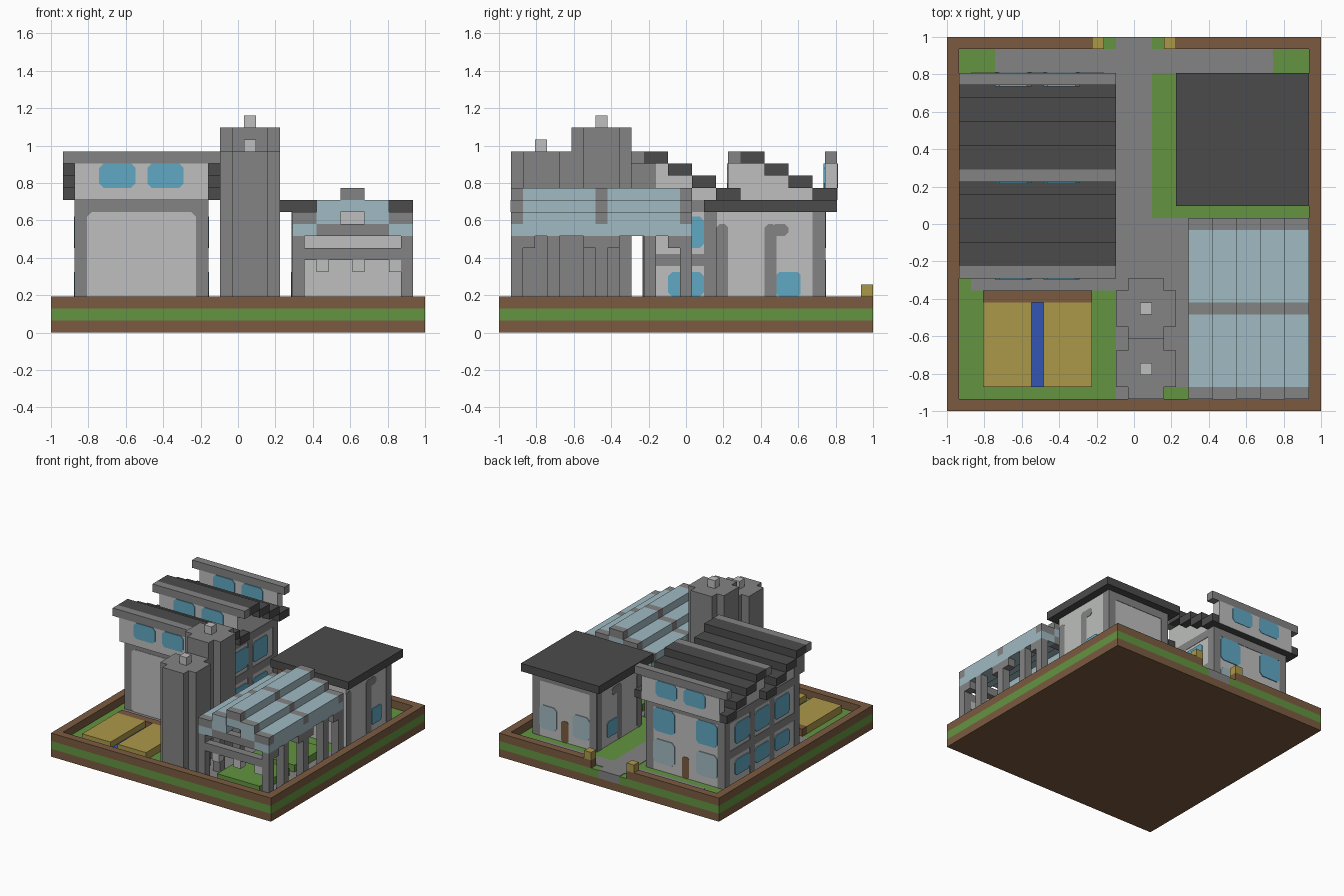
import bpy
import bmesh
from mathutils import Vector

if "Cube" in bpy.data.objects:
    bpy.data.objects.remove(bpy.data.objects["Cube"], do_unlink=True)

U = 2 / 31  # one block of the building grid


def material(name, hex_colour):
    srgb = [int(hex_colour[i:i + 2], 16) / 255 for i in (0, 2, 4)]
    colour = [((c + 0.055) / 1.055) ** 2.4 for c in srgb] + [1]
    m = bpy.data.materials.new(name)
    m.use_nodes = True
    m.diffuse_color = colour
    m.node_tree.nodes["Principled BSDF"].inputs["Base Color"].default_value = colour
    return m


BROWN = material("brown earth", "7b5b41")
GREEN = material("green grass", "639441")
GREY = material("mid grey stone", "838383")
LIGHT = material("light grey plaster", "bdbfbd")
DARK = material("dark grey roof", "4b4b4b")
GLASS = material("pale glass", "a0bac2")
BLUE = material("blue window", "61a8c3")
GOLD = material("straw gold", "ac9849")
WATER = material("blue water", "3456b5")


def add(name, bm, mat):
    bmesh.ops.recalc_face_normals(bm, faces=bm.faces)
    mesh = bpy.data.meshes.new(name)
    bm.to_mesh(mesh)
    bm.free()
    mesh.materials.append(mat)
    obj = bpy.data.objects.new(name, mesh)
    bpy.context.collection.objects.link(obj)
    return obj


def place(x, y, z):
    return Vector((x * U - 1, y * U - 1, z * U))


def box(name, mat, x, y, z):
    """Block given by its (start, end) on each axis, in grid units."""
    bm = bmesh.new()
    bmesh.ops.create_cube(bm, size=1)
    for v in bm.verts:
        v.co = place(x[v.co.x > 0], y[v.co.y > 0], z[v.co.z > 0])
    return add(name, bm, mat)


def plate(name, mat, side, plane, a, z, layer=1, cut=0.0):
    """Thin wall panel facing side ('+x', '-y', ...), corners cut if wanted."""
    sign = 1 if side[0] == "+" else -1
    d = plane + sign * 0.05 * layer
    c = cut
    if c:
        pts = [(a[0] + c, z[0]), (a[1] - c, z[0]), (a[1], z[0] + c), (a[1], z[1] - c),
               (a[1] - c, z[1]), (a[0] + c, z[1]), (a[0], z[1] - c), (a[0], z[0] + c)]
    else:
        pts = [(a[0], z[0]), (a[1], z[0]), (a[1], z[1]), (a[0], z[1])]

    def at(p, depth):
        return place(depth, p[0], p[1]) if side[1] == "x" else place(p[0], depth, p[1])

    bm = bmesh.new()
    face = bm.faces.new([bm.verts.new(at(p, plane)) for p in pts])
    grown = bmesh.ops.extrude_face_region(bm, geom=[face])["geom"]
    shift = at(pts[0], d) - at(pts[0], plane)
    for v in grown:
        if isinstance(v, bmesh.types.BMVert):
            v.co += shift
    return add(name, bm, mat)


def ground(name, mat, x, y):
    box(name, mat, x, y, (1.9, 2.06))


# Base slab, grass layer and raised rim with the rear gateway
box("base_slab", BROWN, (0, 31), (0, 31), (0, 1))
box("grass_layer", GREEN, (0, 31), (0, 30), (1, 2))
for x in ((0, 14), (17, 31)):
    box("grass_back", GREEN, x, (30, 31), (1, 2))
box("gateway_path", GREY, (14, 17), (30, 31), (1, 2.06))
box("rim_front", BROWN, (0, 31), (0, 1), (2, 3))
for x in ((0, 1), (30, 31)):
    box("rim_side", BROWN, x, (1, 30), (2, 3))
for x, post in (((0, 13), 12), ((18, 31), 18)):
    box("rim_back", BROWN, x, (30, 31), (2, 3))
    box("gate_post", GOLD, (post, post + 1), (30, 31), (3, 4))

# Paths
ground("back_path", GREY, (4, 27), (28, 30))
ground("main_path", GREY, (14, 17), (11, 28))
ground("court_path", GREY, (14, 20), (2, 11))
ground("court_path_front", GREY, (14, 16), (1, 2))
ground("court_path_rear", GREY, (17, 20), (11, 16))
ground("house_path", GREY, (2, 14), (10, 12))
ground("pavilion_floor", GREY, (20, 30), (1, 16))

# Crop field with its water channel
for x in ((3, 7), (8, 12)):
    box("crop_bed", GOLD, x, (2, 9), (2, 2.95))
box("water_channel", WATER, (7, 8), (2, 9), (2, 2.2))
box("field_bank", BROWN, (3, 12), (9, 10), (2, 2.95))

# Stepped silos: cross-shaped towers with a small cap
for y, top in ((1, 15), (6, 17)):
    box("silo_core", GREY, (15, 18), (y, y + 5), (2, top))
    for x in ((14, 15), (18, 19)):
        box("silo_flank", GREY, x, (y + 1, y + 4), (2, top))
    box("silo_cap", LIGHT, (16, 17), (y + 2, y + 3), (top, top + 1))

# Tall house: body, stepped sawtooth roofs and clerestory walls
box("house_body", LIGHT, (2, 13), (12, 27), (2, 11))
for start in (12, 20):
    for k in range(4):
        y, z = start + 2 * k, 14 - k
        box("roof_step", DARK, (1, 14), (y, y + 2), (z, z + 1))
        if z > 11:
            box("gable_wall", LIGHT, (2, 13), (y, y + 2), (11, z))
for y in (11, 19, 27):
    box("clerestory_wall", LIGHT, (2, 13), (y, y + 1), (11, 14))
    box("roof_beam", GREY, (1, 14), (y, y + 1), (14, 15))
    for x in ((4, 7), (8, 11)):
        plate("clerestory_window", BLUE, "-y", y, x, (12, 14), 2, 0.35)
plate("clerestory_back", LIGHT, "+y", 28, (2, 13), (11, 14))
for x in ((4, 7), (8, 11)):
    plate("clerestory_window", BLUE, "+y", 28, x, (12, 14), 2, 0.35)
for side, plane in (("-x", 2), ("+x", 13)):
    plate("clerestory_side", GREY, side, plane, (11, 13), (11, 14))

# Tall house: front panel
plate("house_front_frame", GREY, "-y", 12, (2, 13), (2, 11))
plate("house_front_panel", LIGHT, "-y", 12, (3, 12), (2, 10), 2, 0.4)

# Tall house: back wall with door and windows
for x in ((2, 3), (12, 13)):
    plate("house_back_pillar", GREY, "+y", 27, x, (2, 10))
plate("house_back_band", GREY, "+y", 27, (2, 13), (10, 11))
plate("house_door", BROWN, "+y", 27, (7, 8), (2, 4.7), 1, 0.2)
for x in ((3, 6), (9, 12)):
    plate("house_back_window_low", GLASS, "+y", 27, x, (3, 6), 2, 0.4)
    plate("house_back_window_high", BLUE, "+y", 27, x, (7, 10), 2, 0.4)

# Tall house: side walls
for side, plane in (("-x", 2), ("+x", 13)):
    for y in ((12, 13), (17, 18), (21, 22), (26, 27)):
        plate("house_side_pillar", GREY, side, plane, y, (2, 10))
    for z in ((5.5, 6.5), (10, 11)):
        plate("house_side_band", GREY, side, plane, (12, 27), z)
    for y in (14, 18, 22):
        plate("house_side_window_low", BLUE, side, plane, (y, y + 3), (3, 5), 2, 0.35)
        plate("house_side_window_high", BLUE, side, plane, (y, y + 3), (7, 9.6), 2, 0.35)

# Small house with flat roof
box("cottage_body", LIGHT, (20, 29), (18, 27), (2, 10))
box("cottage_roof", DARK, (19, 30), (17, 28), (10, 11))
for side, plane in (("-x", 20), ("+x", 29)):
    plate("cottage_pillar", GREY, side, plane, (18, 19), (2, 9), 1, 0.3)
    plate("cottage_pillar", GREY, side, plane, (22, 23), (2, 9), 1, 0.3)
    plate("cottage_bracket", GREY, side, plane, (22.6, 24), (8, 9), 1, 0.3)
    plate("cottage_corner", GREY, side, plane, (26, 27), (2, 10))
    plate("cottage_side_window", BLUE, side, plane, (23, 25), (3, 5), 2, 0.2)
for x in ((20, 21), (28, 29)):
    plate("cottage_back_corner", GREY, "+y", 27, x, (2, 10))
plate("cottage_back_band", GREY, "+y", 27, (21, 28), (9, 10))
plate("cottage_door", BROWN, "+y", 27, (24, 25), (2, 4.7), 1, 0.2)
for x in ((21, 23.4), (25.6, 28)):
    plate("cottage_back_window", GLASS, "+y", 27, x, (3, 6), 2, 0.4)

# Pavilion: stepped glass vault with stone ribs
for x, low in ((20, 8), (22, 9), (24, 10), (26, 9), (28, 8)):
    span = (x, x + 2)
    box("vault_glass_lower", GLASS, span, (1, 16), (low, low + 1))
    for y in ((2, 8), (9, 15)):
        box("vault_glass", GLASS, span, y, (low + 1, low + 2))
    for y in (1, 8, 15):
        box("vault_rib", GREY, span, (y, y + 1), (low + 1, low + 2))
for x in ((22, 24), (26, 28)):
    plate("vault_front_glass", GLASS, "-y", 1, x, (10, 11))

# Pavilion: columns, capitals, beams, lamps and planting beds
for x in ((20, 21), (29, 30)):
    for y in (1, 4, 8, 12, 15):
        box("pavilion_column", GREY, x, (y, y + 1), (2, 8))
    for y in ((2, 3), (7, 8), (9, 10), (14, 15)):
        box("column_capital", GREY, x, y, (7, 8))
for y in (1, 15):
    box("gable_beam", GREY, (22, 28), (y, y + 1), (8, 9))
box("front_beam", GREY, (21, 29), (1, 2), (6, 7))
for x in (22, 25, 28):
    box("hanging_lamp", LIGHT, (x, x + 1), (1, 2), (5, 6))
for y in ((2, 8), (9, 15)):
    box("planting_bed", GREEN, (22, 28), y, (2, 2.95))
